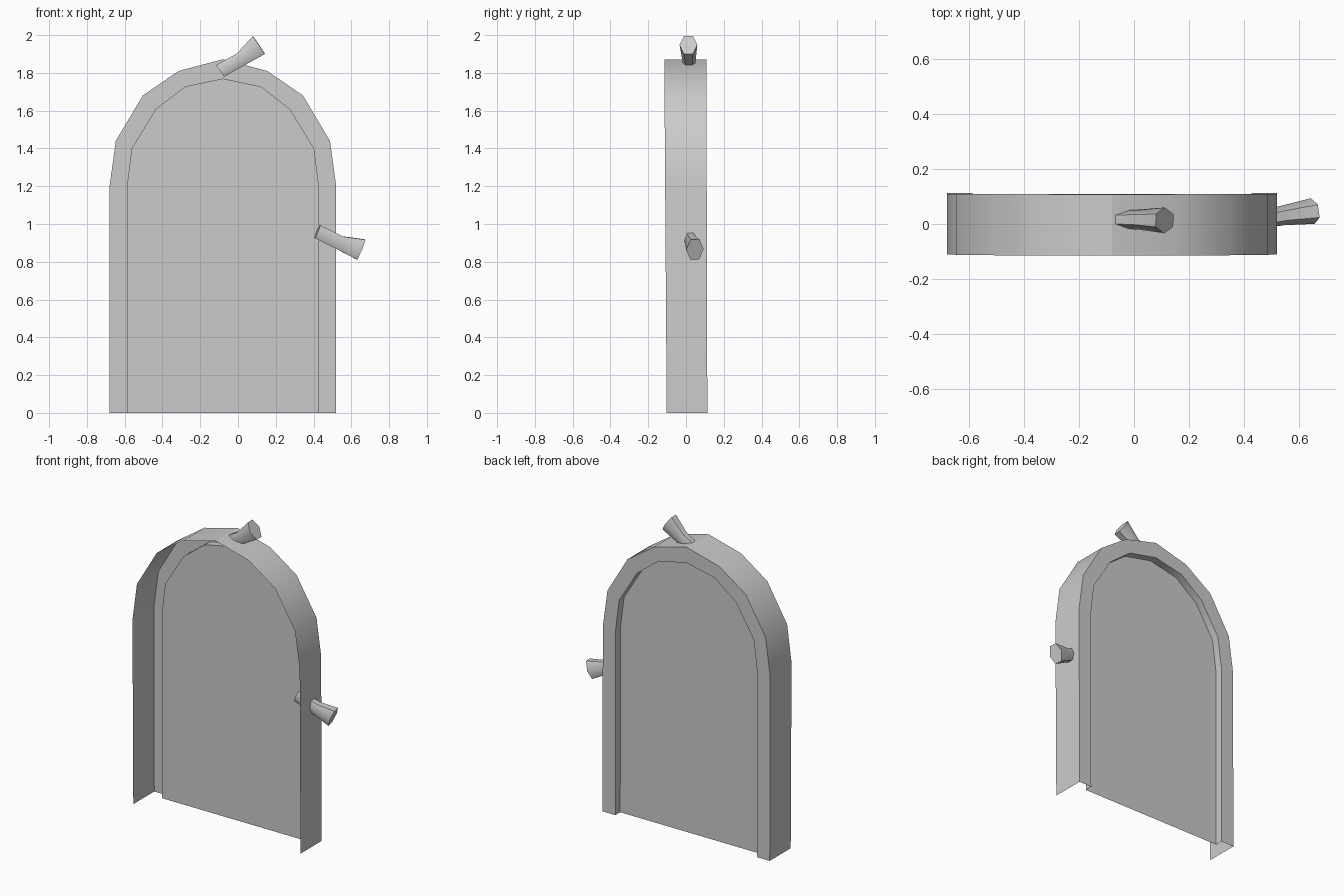
import bpy, bmesh, math
from mathutils import Vector

if "Cube" in bpy.data.objects:
    bpy.data.objects.remove(bpy.data.objects["Cube"])

CX = -0.08  # centre line of the arch


def finish(name, bm, angle):
    bmesh.ops.recalc_face_normals(bm, faces=bm.faces)
    me = bpy.data.meshes.new(name)
    bm.to_mesh(me)
    bm.free()
    ob = bpy.data.objects.new(name, me)
    bpy.context.collection.objects.link(ob)
    bpy.ops.object.select_all(action='DESELECT')
    ob.select_set(True)
    bpy.context.view_layer.objects.active = ob
    bpy.ops.object.shade_smooth_by_angle(angle=math.radians(angle))
    return ob


def arch(half):
    # mirror half profile (offset from centre line, height), foot to apex
    left = [(CX - x, z) for x, z in half]
    right = [(CX + x, z) for x, z in reversed(half[:-1])]
    return left + right


def ring(bm, pts, y0, y1):
    # depth drifts slightly from foot (y0) to apex (y1)
    return [bm.verts.new((x, y0 + (y1 - y0) * z / 1.87, z)) for x, z in pts]


def bridge(bm, a, b, closed=False):
    n = len(a)
    for i in range(n if closed else n - 1):
        j = (i + 1) % n
        bm.faces.new((a[i], a[j], b[j], b[i]))


outer = arch([(0.6, 0), (0.6, 1.2), (0.567, 1.44), (0.424, 1.68), (0.235, 1.81), (0, 1.872)])
inner = arch([(0.508, 0), (0.508, 1.2), (0.483, 1.40), (0.354, 1.61), (0.2, 1.728), (0, 1.77)])

# arched casing: open-fronted side band, back frame, recess step and panel
bm = bmesh.new()
front = ring(bm, outer, -0.102, -0.115)
back = ring(bm, outer, 0.113, 0.108)
lip = ring(bm, inner, 0.113, 0.108)
recess = ring(bm, inner, 0.063, 0.058)
for a, b in ((front, back), (back, lip), (lip, recess)):
    bridge(bm, a, b)
bm.faces.new(recess)
finish("arched_casing", bm, 28)


# six-sided flared handles
def handle(name, start, mid, end):
    bm = bmesh.new()
    axis = (Vector(end) - Vector(start)).normalized()
    up = axis.cross(Vector((0, 1, 0))).normalized()
    side = up.cross(axis)
    rings = []
    for c, rs, ru in ((start, 0.03, 0.043), (mid, 0.036, 0.043), (end, 0.047, 0.066)):
        rings.append([bm.verts.new(Vector(c) + side * rs * math.cos(k * math.pi / 3)
                                   + up * ru * math.sin(k * math.pi / 3)) for k in range(6)])
    bridge(bm, rings[0], rings[1], True)
    bridge(bm, rings[1], rings[2], True)
    bm.faces.new(rings[0])
    bm.faces.new(rings[2])
    finish(name, bm, 62)


handle("top_handle", (-0.095, 0.017, 1.81), (0.015, 0.016, 1.872), (0.111, 0.013, 1.948))
handle("side_handle", (0.42, 0.008, 0.96), (0.54, 0.031, 0.90), (0.65, 0.047, 0.865))
